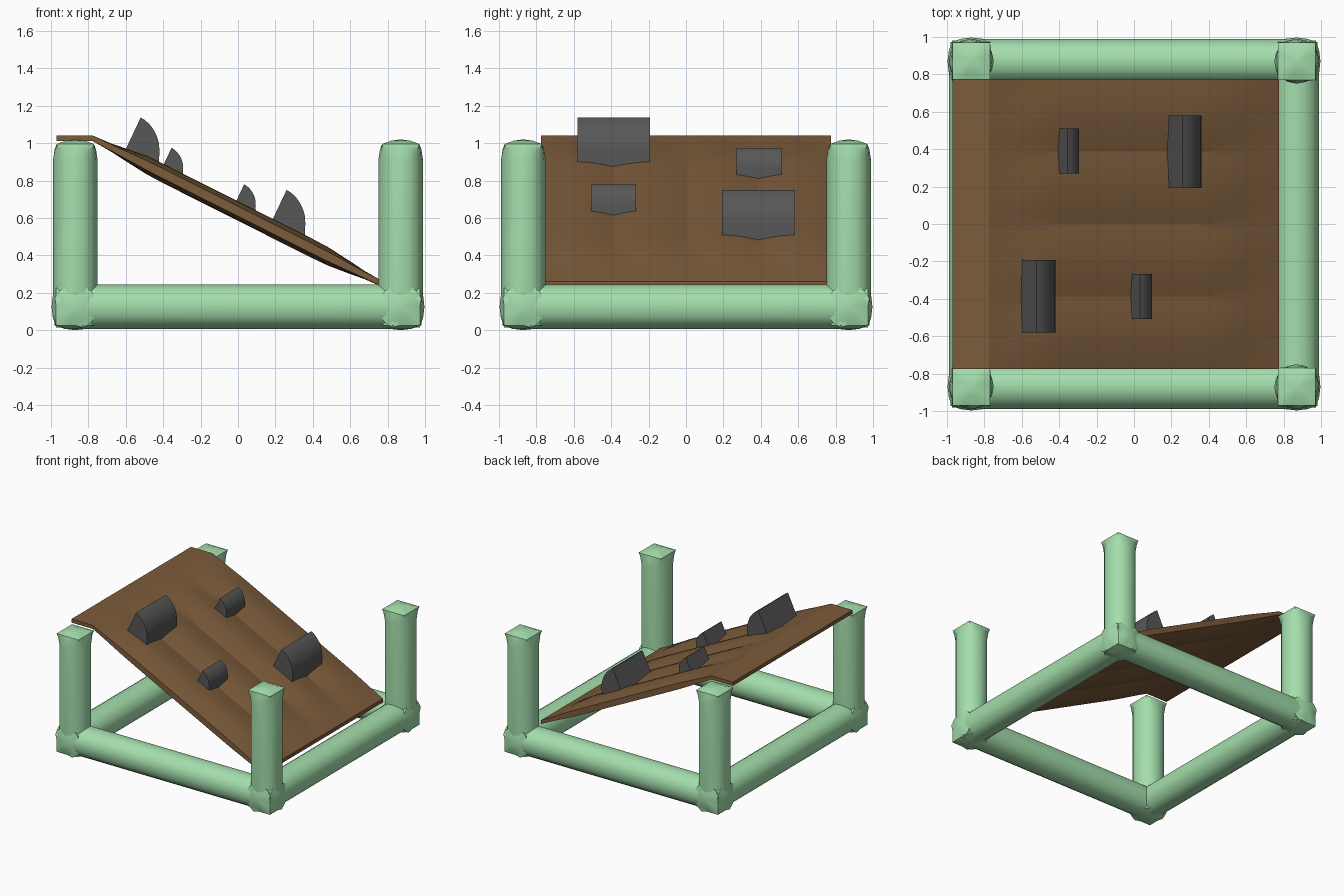
import bpy, bmesh, math
from mathutils import Vector

cube = bpy.data.objects.get("Cube")
if cube:
    bpy.data.objects.remove(cube, do_unlink=True)


def material(name, rgb):
    mat = bpy.data.materials.new(name)
    mat.use_nodes = True
    color = (*rgb, 1)
    mat.diffuse_color = color
    mat.node_tree.nodes["Principled BSDF"].inputs["Base Color"].default_value = color
    return mat


GREEN = material("pale green", (0.37, 0.73, 0.41))
BROWN = material("wood brown", (0.2, 0.106, 0.044))
GREY = material("stone grey", (0.095, 0.095, 0.095))


def finish(bm, name, mat, angle):
    bmesh.ops.recalc_face_normals(bm, faces=bm.faces)
    mesh = bpy.data.meshes.new(name)
    bm.to_mesh(mesh)
    bm.free()
    mesh.materials.append(mat)
    obj = bpy.data.objects.new(name, mesh)
    bpy.context.collection.objects.link(obj)
    bpy.ops.object.select_all(action="DESELECT")
    obj.select_set(True)
    bpy.context.view_layer.objects.active = obj
    bpy.ops.object.shade_smooth_by_angle(angle=math.radians(angle))


def extrude(bm, faces, offset):
    new = bmesh.ops.extrude_face_region(bm, geom=faces)["geom"]
    verts = [g for g in new if isinstance(g, bmesh.types.BMVert)]
    bmesh.ops.translate(bm, vec=offset, verts=verts)
    return verts


SIDES, RADIUS, HALF, DOME = 16, 0.12, 0.1, 0.025


def bar(name, start, end, start_corner, end_corner):
    """Round bar with domed caps, squared off towards the given corner directions."""
    start, end = Vector(start), Vector(end)
    axis = (end - start).normalized()
    u = Vector((axis.y, axis.z, axis.x))
    v = axis.cross(u)
    length = (end - start).length
    # offset from the end, squareness, scale
    tip = [(-0.018, 1, 0.5), (0, 1, 1), (0.03, 0.45, 1), (0.09, 0, 1)]
    stations = [(d, w, s, start_corner) for d, w, s in tip]
    stations += [(length - d, w, s, end_corner) for d, w, s in reversed(tip)]
    bm = bmesh.new()
    rings = []
    for dist, square, scale, corner in stations:
        ring = []
        for i in range(SIDES):
            a = math.tau * i / SIDES
            c, s = math.cos(a), math.sin(a)
            out = u * c + v * s
            r = RADIUS
            if all(o * k > -0.001 for o, k in zip(out, corner)):
                r += square * (HALF / max(abs(c), abs(s)) - RADIUS)
            ring.append(bm.verts.new(start + axis * dist + out * r * scale))
        rings.append(ring)
    for a, b in zip(rings, rings[1:]):
        for i in range(SIDES):
            j = (i + 1) % SIDES
            bm.faces.new((a[i], a[j], b[j], b[i]))
    for ring, point in ((rings[0], start - axis * DOME), (rings[-1], end + axis * DOME)):
        centre = bm.verts.new(point)
        for i in range(SIDES):
            bm.faces.new((ring[i], ring[(i + 1) % SIDES], centre))
    finish(bm, name, GREEN, 45)


# Frame: four corner posts and four floor beams
C, E, Z = 0.87, 0.972, 0.125
for sx, side in ((-1, "right"), (1, "left")):
    low = (sx, 0, -1)
    bar(side + "_beam", (sx * C, -E, Z), (sx * C, E, Z), low, low)
    for sy, face in ((-1, "front"), (1, "back")):
        bar(f"{face}_{side}_post", (sx * C, sy * C, DOME), (sx * C, sy * C, 0.995),
            (sx, sy, 0), (0, 0, 0))
for sy, face in ((-1, "front"), (1, "back")):
    low = (0, sy, -1)
    bar(face + "_beam", (-E, sy * C, Z), (E, sy * C, Z), low, low)

# Ramp: flat lip, then a slope of four planks that swell above and below
X0, BEND, X1, WIDTH = -0.97, -0.776, 0.775, 0.776
TOP, LOW, THICK, RISE, SWELL = 1.04, 0.26, 0.03, 0.012, 0.027


def ease(t):
    t = max(0, min(1, t))
    return t * t * (3 - 2 * t)


bm = bmesh.new()
bmesh.ops.create_grid(bm, x_segments=18, y_segments=32, size=1)
under = set(extrude(bm, bm.faces[:], (0, 0, -1)))
for vert in bm.verts:
    x = X0 + (X1 - X0) * (vert.co.x + 1) / 2
    y = vert.co.y * WIDTH
    slope = max(0, (x - BEND) / (X1 - BEND))
    fade = ease((x - BEND) / 0.35) * ease((X1 - x) / 0.35)
    swell = (RISE + SWELL * abs(math.sin(math.tau * vert.co.y))) * fade
    z = TOP + (LOW - TOP) * slope
    vert.co = (x, y, z - THICK - swell * 0.9 if vert in under else z + swell)
finish(bm, "ramp", BROWN, 18)

# Stones: one curved profile around its peak, extruded across the ramp
PROFILE = [(-0.095, -0.2), (0, 0), (0.025, -0.016), (0.05, -0.04), (0.072, -0.07),
           (0.088, -0.105), (0.098, -0.14), (0.1, -0.18), (0.095, -0.3)]


def stone(name, x, y, z, scale):
    bm = bmesh.new()
    half = 0.194 * scale
    face = bm.faces.new([bm.verts.new((x + px * scale, y - half, z + pz * scale))
                         for px, pz in PROFILE])
    extrude(bm, [face], (0, 2 * half, 0))
    finish(bm, name, GREY, 35)


stone("upper_large_stone", -0.52, -0.387, 1.137, 1)
stone("lower_large_stone", 0.26, 0.387, 0.75, 1)
stone("upper_small_stone", -0.355, 0.39, 0.975, 0.62)
stone("lower_small_stone", 0.033, -0.388, 0.78, 0.62)
